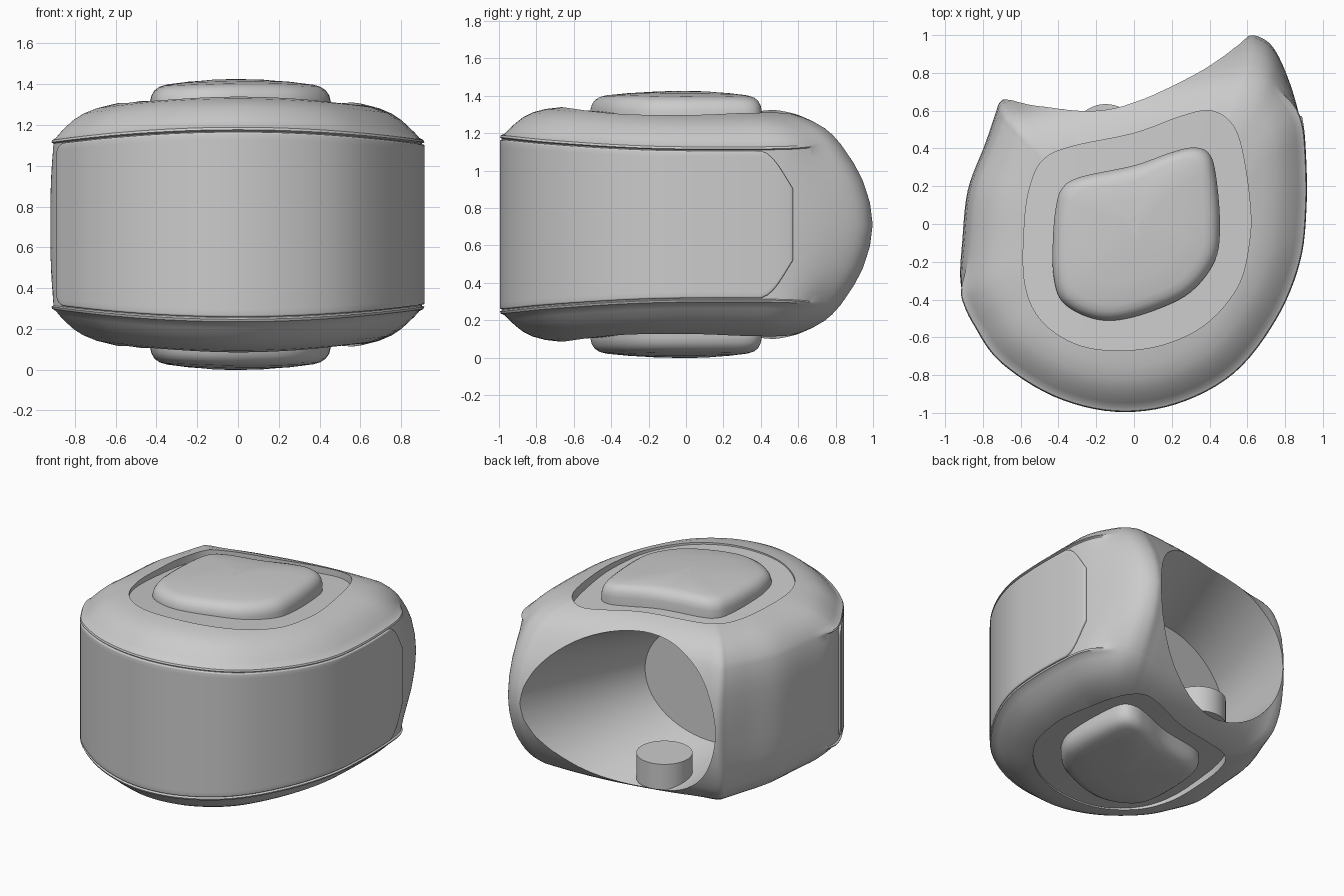
import bpy, bmesh, math
from mathutils import Vector

if "Cube" in bpy.data.objects:
    bpy.data.objects.remove(bpy.data.objects["Cube"])

MID = 0.712         # height of the horizontal symmetry plane
STEPS = 6           # curve samples per control point
LAST = 11 * STEPS   # outline sample where the front band ends


def smooth_loop(pts):
    """Closed Catmull-Rom curve through 2D points."""
    out, n = [], len(pts)
    P = [Vector(p) for p in pts]
    for i in range(n):
        a, b, c, d = P[i - 1], P[i], P[(i + 1) % n], P[(i + 2) % n]
        for k in range(STEPS):
            t = k / STEPS
            out.append(0.5 * (2 * b + (c - a) * t + (2 * a - 5 * b + 4 * c - d) * t ** 2
                              + (3 * b - a - 3 * c + d) * t ** 3))
    return out


def make(name, verts, faces):
    me = bpy.data.meshes.new(name)
    me.from_pydata([tuple(v) for v in verts], [], faces)
    bm = bmesh.new()
    bm.from_mesh(me)
    bmesh.ops.recalc_face_normals(bm, faces=bm.faces)
    bm.to_mesh(me)
    bm.free()
    ob = bpy.data.objects.new(name, me)
    bpy.context.collection.objects.link(ob)
    return ob


def loft(name, rings):
    """Skin closed rings and close both ends."""
    n = len(rings[0])
    verts = [v for r in rings for v in r]
    faces = [(r * n + i, r * n + (i + 1) % n, (r + 1) * n + (i + 1) % n, (r + 1) * n + i)
             for r in range(len(rings) - 1) for i in range(n)]
    faces += [tuple(range(n)), tuple(range(len(verts) - n, len(verts)))]
    return make(name, verts, faces)


def flip(rings):
    return [[Vector((v[0], v[1], 2 * MID - v[2])) for v in r] for r in rings]


def finish(ob, angle=35):
    bpy.ops.object.select_all(action='DESELECT')
    ob.select_set(True)
    bpy.context.view_layer.objects.active = ob
    for m in list(ob.modifiers):
        bpy.ops.object.modifier_apply(modifier=m.name)
    bpy.ops.object.shade_smooth_by_angle(angle=math.radians(angle))


def shell_z(x, t):
    return MID + 0.63 * t - 0.1 * x * x * t


# Body: rounded shell lofted from its plan outline
outline = smooth_loop([
    (-.897, -.4), (-.835, -.53), (-.7, -.72), (-.42, -.9), (-.1, -.98), (.22, -.94),
    (.52, -.78), (.74, -.5), (.865, -.2), (.9, .1), (.895, .4), (.875, .57),
    (.82, .76), (.74, .93), (.65, .995), (.56, .985), (.4, .95), (.1, .88), (-.3, .77),
    (-.55, .69), (-.66, .67), (-.71, .645), (-.735, .58), (-.79, .42), (-.88, .18),
    (-.91, -.1), (-.92, -.28)])
CEN = Vector((0, -.05))


def body_ring(t, front, rear, lean, scale=1.0):
    """Inset all round, plus a lean that grows towards the back."""
    ring = []
    for i, p in enumerate(outline):
        d = p - CEN
        k = min(1, max(0, min(i - LAST, len(outline) - i) / 10))
        k = k * k * (3 - 2 * k)
        shift = lean * (max(0, p.y - .4) / .6) ** 1.4
        q = CEN + (d * (1 - (front + (rear - front) * k) / d.length) - Vector((0, shift))) * scale
        ring.append(Vector((q.x, q.y, shell_z(q.x, t))))
    return ring


# height fraction, inset beside the band, inset elsewhere, extra lean at the back
profile = [(.2, 0, 0, .015), (.4, 0, .004, .05), (.55, 0, .012, .09), (.65, 0, .024, .12),
           (.725, 0, .037, .14), (.738, -.013, .04, .145), (.757, -.008, .045, .15),
           (.77, .012, .049, .153), (.81, .035, .065, .163), (.86, .07, .09, .178),
           (.91, .11, .128, .2), (.95, .16, .175, .22), (.98, .23, .24, .235),
           (1, .34, .34, .23)]
upper = [body_ring(*p) for p in profile]
upper += [body_ring(1, .34, .34, .23, s) for s in (.75, .5, .25, .03)]
body = loft("body_shell", flip(upper)[::-1] + [body_ring(0, 0, 0, 0)] + upper)

# Socket: tapered elliptical bore opening at the back
mouth = Vector((.605, 1.0)), Vector((-.69, .66))
end = Vector((.25, .1)), Vector((-.8, -.06))
rings = []
for s in (-.45, 0, .25, .5, .75, 1):
    r, l = mouth[0].lerp(end[0], s), mouth[1].lerp(end[1], s)
    h = .595 - .175 * s
    ring = []
    for i in range(72):
        a = math.tau * i / 72
        p = (r + l) / 2 + (r - l) / 2 * math.cos(a)
        ring.append(Vector((p.x, p.y, MID + h * math.sin(a))))
    rings.append(ring)
cutters = [loft("socket_cutter", rings)]

# Shallow tilted recesses around the caps
recess = smooth_loop([
    (-.58, -.3), (-.58, 0), (-.55, .2), (-.48, .34), (-.33, .41), (0, .48), (.25, .57),
    (.4, .6), (.51, .54), (.57, .4), (.615, .1), (.61, -.1), (.55, -.33), (.38, -.53),
    (.15, -.64), (-.1, -.67), (-.32, -.63), (-.5, -.5)])
rec = [[Vector((p.x * s, p.y * s, 1.327 - .05 * (p.y * s + .65) - .1 * (p.x * s) ** 2))
        for p in recess] for s in (.05, .35, .7, 1)]
rec.append([Vector((p.x, p.y, 1.6)) for p in recess])
cutters += [loft("top_recess_cutter", rec), loft("bottom_recess_cutter", flip(rec))]

for c in cutters:
    m = body.modifiers.new("cut", 'BOOLEAN')
    m.operation, m.solver, m.object = 'DIFFERENCE', 'EXACT', c
finish(body)
for c in cutters:
    bpy.data.objects.remove(c)

# Raised caps, top and bottom
cap = smooth_loop([
    (-.43, -.1), (-.415, .08), (-.38, .19), (-.28, .25), (0, .31), (.2, .38), (.32, .405),
    (.4, .37), (.435, .25), (.455, 0), (.43, -.19), (.3, -.36), (.1, -.46), (-.1, -.51),
    (-.25, -.49), (-.38, -.41), (-.425, -.28)])
rings = []
for inset, z in ((0, 1.25), (0, 1.34), (.008, 1.37), (.025, 1.393), (.05, 1.407),
                 (.085, 1.414), (.2, 1.42), (.38, 1.425)):
    rings.append([])
    for p in cap:
        q = p * (1 - inset / p.length)
        rings[-1].append(Vector((q.x, q.y, z - (.12 * q.x ** 2 + .06 * q.y ** 2) * (z > 1.3))))
finish(loft("top_cap", rings))
finish(loft("bottom_cap", flip(rings)))

# Pivot pin on the socket floor
pin = [[Vector((-.15 + .18 * math.cos(a), .455 + .18 * math.sin(a), z))
        for a in (math.tau * i / 48 for i in range(48))] for z in (.18, .36)]
finish(loft("socket_pin", pin))

# Wrap-around front band with clipped corners at its right end
START, rows = 2, 24
verts, faces = [], []
for i in range(START, LAST + 1):
    f = max(0, (i - 10 * STEPS) / STEPS)
    tmax = .72 - .37 * f ** 1.4 - {0: .08, 1: .03, 2: .01}.get(i - START, 0)
    tan = outline[i + 1] - outline[i - 1]
    q = outline[i] + Vector((tan.y, -tan.x)).normalized() * .014
    for r in range(rows + 1):
        verts.append((q.x, q.y, shell_z(q.x, tmax * (2 * r / rows - 1))))
for i in range(LAST - START):
    for r in range(rows):
        a = i * (rows + 1) + r
        faces.append((a, a + rows + 1, a + rows + 2, a + 1))
band = make("front_band", verts, faces)
m = band.modifiers.new("thick", 'SOLIDIFY')
m.thickness, m.offset = .04, -1
m = band.modifiers.new("round", 'BEVEL')
m.width, m.segments, m.limit_method = .012, 3, 'ANGLE'
m.angle_limit = math.radians(50)
finish(band, 40)
